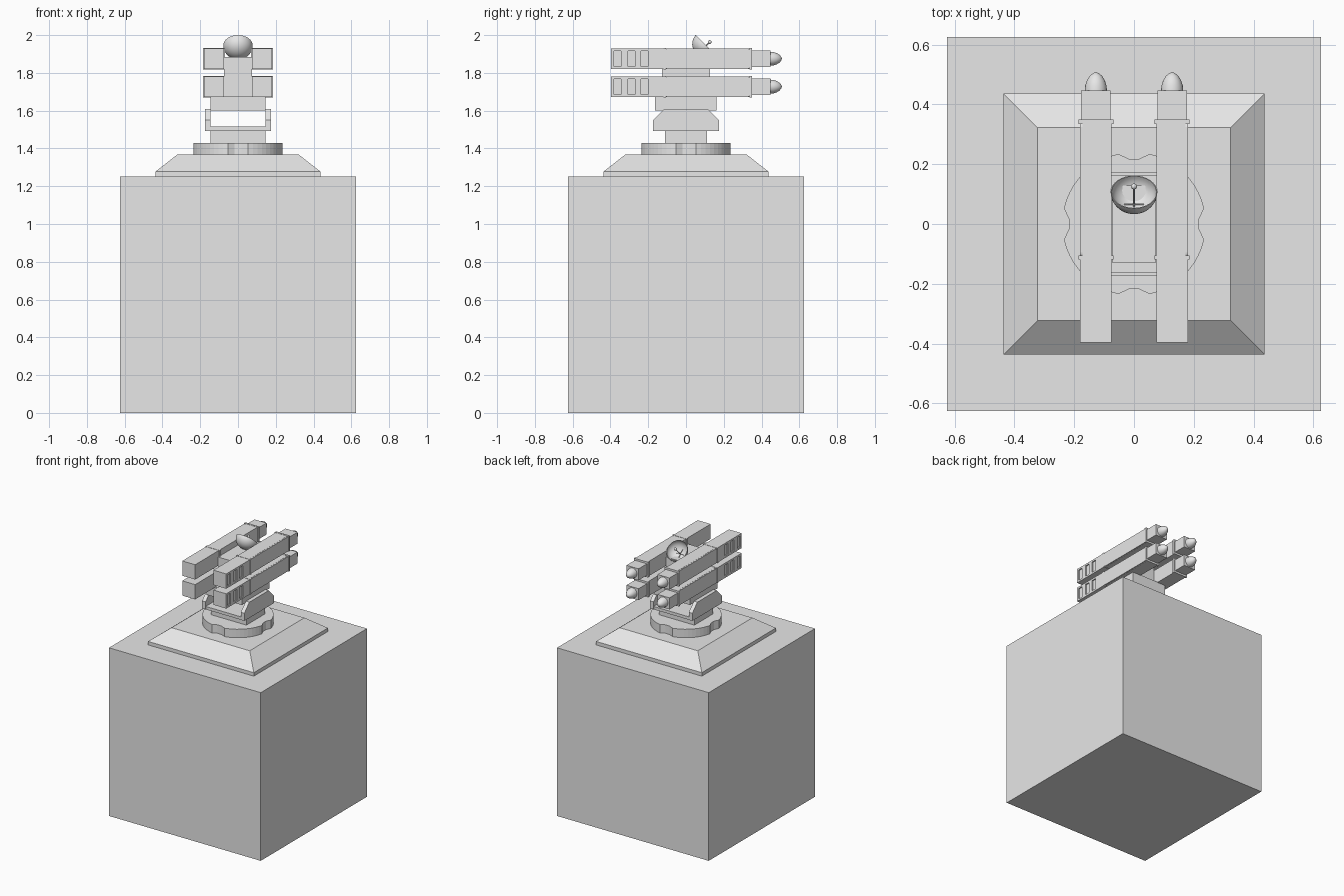
import bpy, bmesh, math
from mathutils import Vector, Matrix

if "Cube" in bpy.data.objects:
    bpy.data.objects.remove(bpy.data.objects["Cube"])

grey = bpy.data.materials.new("plain_grey")
grey.diffuse_color = (0.8, 0.8, 0.8, 1)
grey.use_nodes = True
grey.node_tree.nodes["Principled BSDF"].inputs["Base Color"].default_value = grey.diffuse_color


def finish(name, bm, smooth=False):
    bmesh.ops.remove_doubles(bm, verts=bm.verts, dist=1e-6)
    bmesh.ops.recalc_face_normals(bm, faces=bm.faces)
    me = bpy.data.meshes.new(name)
    bm.to_mesh(me)
    bm.free()
    me.materials.append(grey)
    ob = bpy.data.objects.new(name, me)
    bpy.context.collection.objects.link(ob)
    if smooth:
        me.shade_smooth()
        me.set_sharp_from_angle(angle=math.radians(40))
    return ob


def add_box(bm, x, y, z):
    """Box from three (min, max) pairs."""
    size = [abs(b - a) for a, b in (x, y, z)]
    mid = [(a + b) / 2 for a, b in (x, y, z)]
    bmesh.ops.create_cube(bm, size=1, matrix=Matrix.Translation(mid) @ Matrix.Diagonal((*size, 1)))


def box(name, x, y, z):
    bm = bmesh.new()
    add_box(bm, x, y, z)
    return finish(name, bm)


def add_prism(bm, pts, a, b, place):
    """Extrude a 2D outline from a to b; place maps (u, v, depth) to xyz."""
    lo = [bm.verts.new(place(u, v, a)) for u, v in pts]
    hi = [bm.verts.new(place(u, v, b)) for u, v in pts]
    bm.faces.new(lo)
    bm.faces.new(hi)
    for i in range(len(pts)):
        j = (i + 1) % len(pts)
        bm.faces.new((lo[i], lo[j], hi[j], hi[i]))


def lathe(name, profile, segs, matrix):
    """Revolve (radius, height) points about local z."""
    bm = bmesh.new()
    vs = [bm.verts.new((r, 0, h)) for r, h in profile]
    es = [bm.edges.new(p) for p in zip(vs, vs[1:])]
    bmesh.ops.spin(bm, geom=vs + es, cent=(0, 0, 0), axis=(0, 0, 1),
                   angle=2 * math.pi, steps=segs, use_merge=True)
    bm.transform(matrix)
    return finish(name, bm, True)


def rounded_rect(u0, u1, v0, v1, r):
    pts = []
    for k, (cu, cv) in enumerate(((u1 - r, v1 - r), (u0 + r, v1 - r), (u0 + r, v0 + r), (u1 - r, v0 + r))):
        for i in range(5):
            t = math.pi / 2 * (k + i / 4)
            pts.append((cu + r * math.cos(t), cv + r * math.sin(t)))
    return pts


side = lambda u, v, d: (d, u, v)
flat = lambda u, v, d: (u, v, d)

# Plinth cube and sloped base
box("plinth_block", (-.625, .625), (-.625, .625), (0, 1.252))
bm = bmesh.new()
add_box(bm, (-.436, .436), (-.436, .436), (1.252, 1.278))
top = max(bm.faces, key=lambda f: f.calc_center_median().z)
new = bmesh.ops.extrude_discrete_faces(bm, faces=[top])["faces"][0]
for v in new.verts:
    v.co = (math.copysign(.322, v.co.x), math.copysign(.322, v.co.y), 1.367)
finish("sloped_base", bm)

# Turntable disc with four notches
pts = []
for q in range(4):
    c, s = math.cos(q * math.pi / 2), math.sin(q * math.pi / 2)
    arc = [(.24 * math.cos(t), .24 * math.sin(t))
           for t in (math.radians(12.5 + 65 * i / 10) for i in range(11))]
    for x, y in [(.218, -.018), (.218, .018)] + arc:
        pts.append((x * c - y * s, x * s + y * c))
bm = bmesh.new()
add_prism(bm, pts, 1.367, 1.43, flat)
finish("turntable", bm)

# Pedestal and yoke
box("pedestal", (-.146, .146), (-.11, .11), (1.43, 1.495))
box("yoke_floor", (-.16, .16), (-.172, .172), (1.493, 1.515))
for sx in (-1, 1):
    bm = bmesh.new()
    add_prism(bm, [(-.174, 1.493), (.174, 1.493), (.174, 1.55), (.115, 1.61), (-.115, 1.61), (-.174, 1.55)],
              sx * .145, sx * .174, side)
    finish("yoke_arm", bm)

# Cradle and central column
box("cradle", (-.146, .146), (-.164, .162), (1.6, 1.675))
box("central_column", (-.074, .074), (-.128, .128), (1.675, 1.885))

# Four launch boxes with ribs, panels, straps and pointed noses
nose = [(0, 0), (.037, 0), (.0355, .018), (.030, .035), (.021, .050), (.010, .059), (0, .063)]
for sx in (-1, 1):
    for zc in (1.875, 1.727):
        X = lambda a, b: (sx * a, sx * b)
        bm = bmesh.new()
        add_box(bm, X(.075, .172), (-.397, .343), (zc - .055, zc + .055))
        for lo, hi in ((-.055, -.041), (.041, .055)):           # rails beside the slots
            add_box(bm, X(.172, .181), (-.397, -.115), (zc + lo, zc + hi))
        for lo, hi in ((-.397, -.381), (-.345, -.308), (-.270, -.238), (-.200, -.115)):
            add_box(bm, X(.172, .181), (lo, hi), (zc - .041, zc + .041))
        finish("launch_box", bm)
        bm = bmesh.new()
        add_prism(bm, rounded_rect(-.112, .34, zc - .054, zc + .054, .016), sx * .172, sx * .181, side)
        finish("side_panel", bm)
        bm = bmesh.new()
        for y in (-.112, .342):                                  # straps
            add_box(bm, X(.068, .185), (y - .007, y + .007), (zc - .057, zc + .057))
        finish("straps", bm)
        box("muzzle", X(.078, .177), (.34, .447), (zc - .043, zc + .043))
        lathe("nose_cone", nose, 24,
              Matrix.Translation((sx * .1275, .445, zc)) @ Matrix.Rotation(-math.pi / 2, 4, 'X'))

# Tilted dish: bowl, feed rod, small cross and ball
R, D, T = .078, .070, .003
outer = [(R * math.sin(t), -D * math.cos(t)) for t in (math.pi / 2 * i / 10 for i in range(11))]
inner = [((R - T) * math.sin(t), -(D - T) * math.cos(t)) for t in (math.pi / 2 * i / 10 for i in range(10, -1, -1))]
tilt = Matrix.Translation((0, .107, 1.945)) @ Matrix.Rotation(-math.pi / 4, 4, 'X')
lathe("dish", outer + inner, 32, tilt)
lathe("feed_rod", [(0, -.068), (.003, -.068), (.003, .025), (0, .025)], 8, tilt)
bm = bmesh.new()
add_box(bm, (-.034, .034), (-.002, .002), (-.060, -.056))
add_box(bm, (-.002, .002), (-.034, .034), (-.060, -.056))
bm.transform(tilt)
finish("feed_cross", bm)
bm = bmesh.new()
bmesh.ops.create_uvsphere(bm, u_segments=16, v_segments=8, radius=.010,
                          matrix=tilt @ Matrix.Translation((0, 0, .026)))
finish("feed_ball", bm, True)
